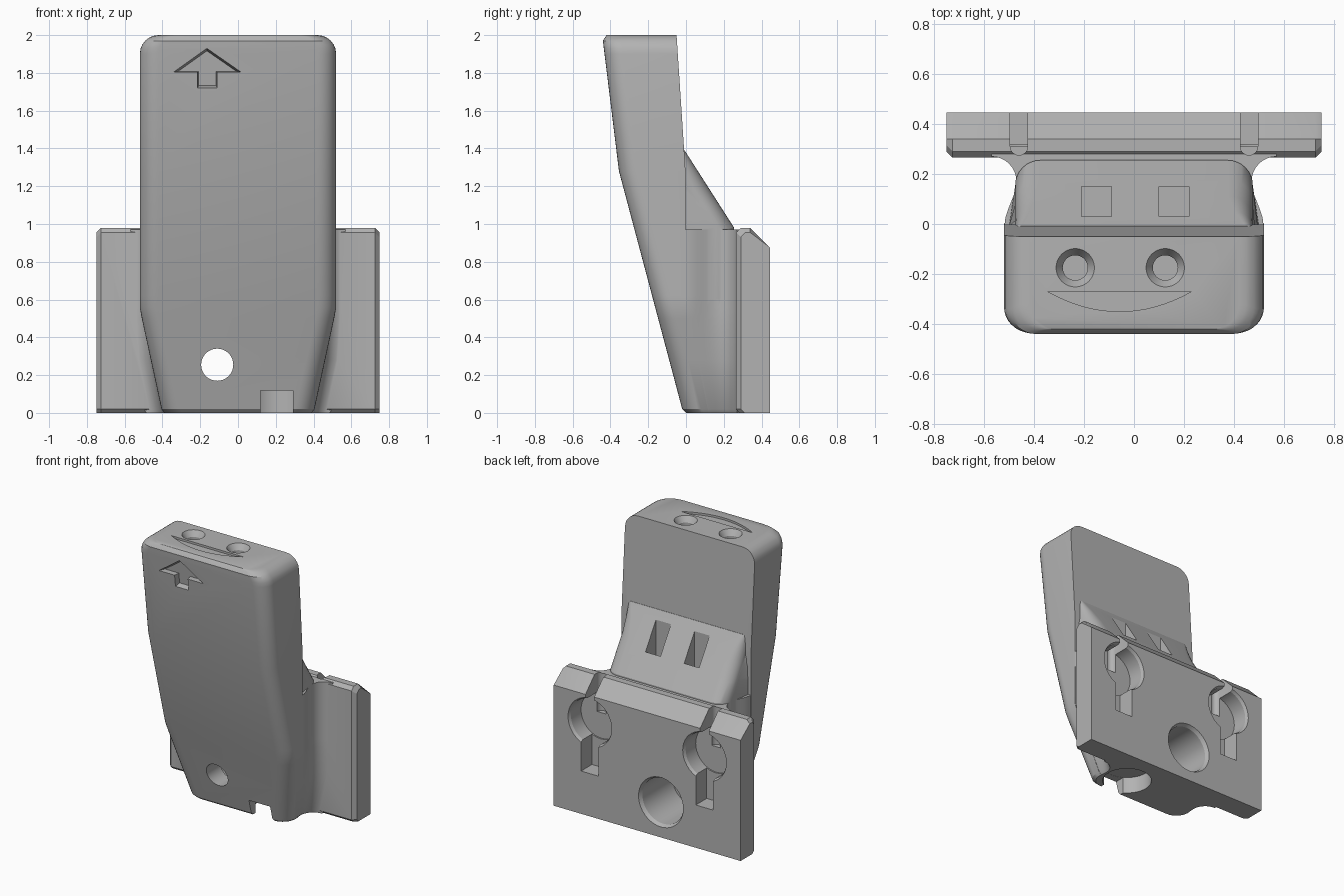
import bpy, bmesh, math

if "Cube" in bpy.data.objects:
    bpy.data.objects.remove(bpy.data.objects["Cube"])

grey = bpy.data.materials.new("plain_grey")
grey.diffuse_color = (0.45, 0.45, 0.45, 1)
grey.use_nodes = True
grey.node_tree.nodes["Principled BSDF"].inputs["Base Color"].default_value = grey.diffuse_color


def loft(name, rings):
    """Closed solid through rings of 3D points."""
    bm = bmesh.new()
    vs = [[bm.verts.new(p) for p in r] for r in rings]
    n = len(rings[0])
    for a, b in zip(vs, vs[1:]):
        for i in range(n):
            j = (i + 1) % n
            bm.faces.new((a[i], a[j], b[j], b[i]))
    bm.faces.new(vs[0][::-1])
    bm.faces.new(vs[-1])
    bmesh.ops.recalc_face_normals(bm, faces=bm.faces)
    me = bpy.data.meshes.new(name)
    bm.to_mesh(me)
    bm.free()
    ob = bpy.data.objects.new(name, me)
    me.materials.append(grey)
    bpy.context.collection.objects.link(ob)
    return ob


def ring(half, z):
    """Mirror a half outline in x at height z."""
    return [(x, y, z) for x, y in half] + [(-x, y, z) for x, y in reversed(half)]


def arc(cx, cy, r, a0, a1, n=8):
    return [(cx + r * math.cos(math.radians(a0 + (a1 - a0) * i / n)),
             cy + r * math.sin(math.radians(a0 + (a1 - a0) * i / n))) for i in range(n + 1)]


def box(name, x0, x1, y0, y1, z0, z1):
    return loft(name, [[(x0, y0, z), (x1, y0, z), (x1, y1, z), (x0, y1, z)] for z in (z0, z1)])


def rod(name, a, b, axis, steps):
    """Round cutter; steps are (position, radius) along y or z."""
    rings = []
    for t, r in steps:
        c = arc(a, b, r, 0, 360, 40)[:-1]
        rings.append([(u, t, v) if axis == "y" else (u, v, t) for u, v in c])
    return loft(name, rings)


def combine(ob, other, op):
    m = ob.modifiers.new(op, "BOOLEAN")
    m.operation, m.object, m.solver = op, other, "EXACT"
    bpy.context.view_layer.objects.active = ob
    bpy.ops.object.modifier_apply(modifier=m.name)
    bpy.data.objects.remove(other)


def lerp(z, pts):
    for (z0, v0), (z1, v1) in zip(pts, pts[1:]):
        if z <= z1:
            return v0 + (v1 - v0) * (z - z0) / (z1 - z0)
    return pts[-1][1]


def front(z):
    return lerp(z, [(0, 0), (.02, -.02), (1.28, -.355), (1.97, -.44), (2, -.42)])


def back(z):
    return lerp(z, [(0, .12), (.56, 0), (1.24, 0), (2, -.05)])


def width(z):
    if z > 1.9:
        return .42 + math.sqrt(max(0, .01 - (z - 1.9) ** 2))
    return lerp(z, [(0, .39), (.02, .405), (.55, .52), (2, .52)])


# Leaning main slab
rings = []
for z in [0, .02, .28, .5, .56, .62, 1.28, 1.9, 1.93, 1.95, 1.97, 1.98, 1.99, 1.996, 2]:
    w, f, b = width(z), front(z), back(z)
    rings.append(ring(arc(w - .1, f + .1, .1, -90, 0) + [(w, b)], z))
body = loft("bracket_body", rings)

# Neck flaring into the back plate
rings = []
for z in [0, .02, .28, .5, .56, .62, .97]:
    w, b = width(z), back(z)
    n = min(w - .005, .47)
    half = [(w - .02, b - .06)]
    for i in range(7):
        t = i / 6
        s = t * t * (3 - 2 * t)
        half.append((w - .002 + (n - w + .002) * s, b - .005 + (.17 - b + .005) * t))
    half += arc(n + .1, .17, .1, 180, 90)[1:] + [(n + .1, .31)]
    rings.append(ring(half, z))
combine(body, loft("neck", rings), "UNION")

# Sloped hump behind the slab
rings = []
for z in [.6, .98, 1.1, 1.2, 1.3, 1.36, 1.39]:
    b = .255 - max(0, z - .98) * .64
    r = min(.1, (b + .05) * .7)
    rings.append(ring([(.505, -.05)] + arc(.475 - r, b - r, r, 0, 90), z))
combine(body, loft("hump", rings), "UNION")

# Back plate with chamfered front edges and sloped top
rings = []
for x, e in [(-.75, .025), (-.725, 0), (.725, 0), (.75, .025)]:
    f = .265 + e
    rings.append([(x, f + .02, 0), (x, f, .02), (x, f, .955 - e), (x, f + .025, .98 - e),
                  (x, .34, .98 - e), (x, .445, .875), (x, .445, 0)])
combine(body, loft("back_plate", rings), "UNION")

# Keyholes with slot and top groove
for x in (-.46, .46):
    combine(body, rod("keyhole", x, .68, "y", [(.31, .165), (.425, .165), (.455, .18)]), "DIFFERENCE")
    combine(body, box("keyhole_slot", x - .07, x + .07, .32, .5, .31, .7), "DIFFERENCE")
    groove = arc(x, .31, .035, 180, 360) + [(x + .035, .5), (x - .035, .5)]
    combine(body, loft("groove", [[(u, v, z) for u, v in groove] for z in (.7, 1.05)]), "DIFFERENCE")

# Screw hole with wide counterbore
combine(body, rod("screw_hole", -.11, .255, "y", [(-.3, .085), (.2, .085)]), "DIFFERENCE")
combine(body, rod("counterbore", -.11, .255, "y", [(.08, .165), (.42, .165), (.455, .185)]), "DIFFERENCE")

# Bottom recess with front notch
combine(body, rod("bottom_recess", .205, .17, "z", [(-.05, .165), (.12, .165)]), "DIFFERENCE")
combine(body, box("front_notch", .12, .29, -.2, .15, -.05, .119), "DIFFERENCE")

# Windows in the hump
for x in (-.15, .16):
    combine(body, box("window", x - .06, x + .06, .03, .15, .95, 1.5), "DIFFERENCE")

# Countersunk top holes
for x in (-.235, .125):
    combine(body, rod("top_hole", x, -.175, "z", [(1.6, .05), (1.96, .05), (2.02, .09)]), "DIFFERENCE")

# Shallow curved groove on the top
curve = [(-.345 + .575 * i / 16, -.27 - .08 * (1 - (i / 8 - 1) ** 2)) for i in range(17)]
combine(body, loft("top_curve", [[(x, y, z) for x, y in curve] for z in (1.985, 2.05)]), "DIFFERENCE")

# Engraved arrow on the front
arrow = [(-.34, 1.805), (-.165, 1.93), (.015, 1.805), (-.11, 1.805),
         (-.11, 1.72), (-.215, 1.72), (-.215, 1.805)]
rings = []
for d, s in ((-.04, 1.12), (.04, .88)):
    pts = [(-.163 + (x + .163) * s, 1.82 + (z - 1.82) * s) for x, z in arrow]
    rings.append([(x, -.355 - (z - 1.28) * .1232 + d, z) for x, z in pts])
combine(body, loft("arrow", rings), "DIFFERENCE")

# Smooth rounds, sharp edges
bpy.ops.object.select_all(action="DESELECT")
body.select_set(True)
bpy.context.view_layer.objects.active = body
bpy.ops.object.shade_smooth_by_angle(angle=math.radians(25))
